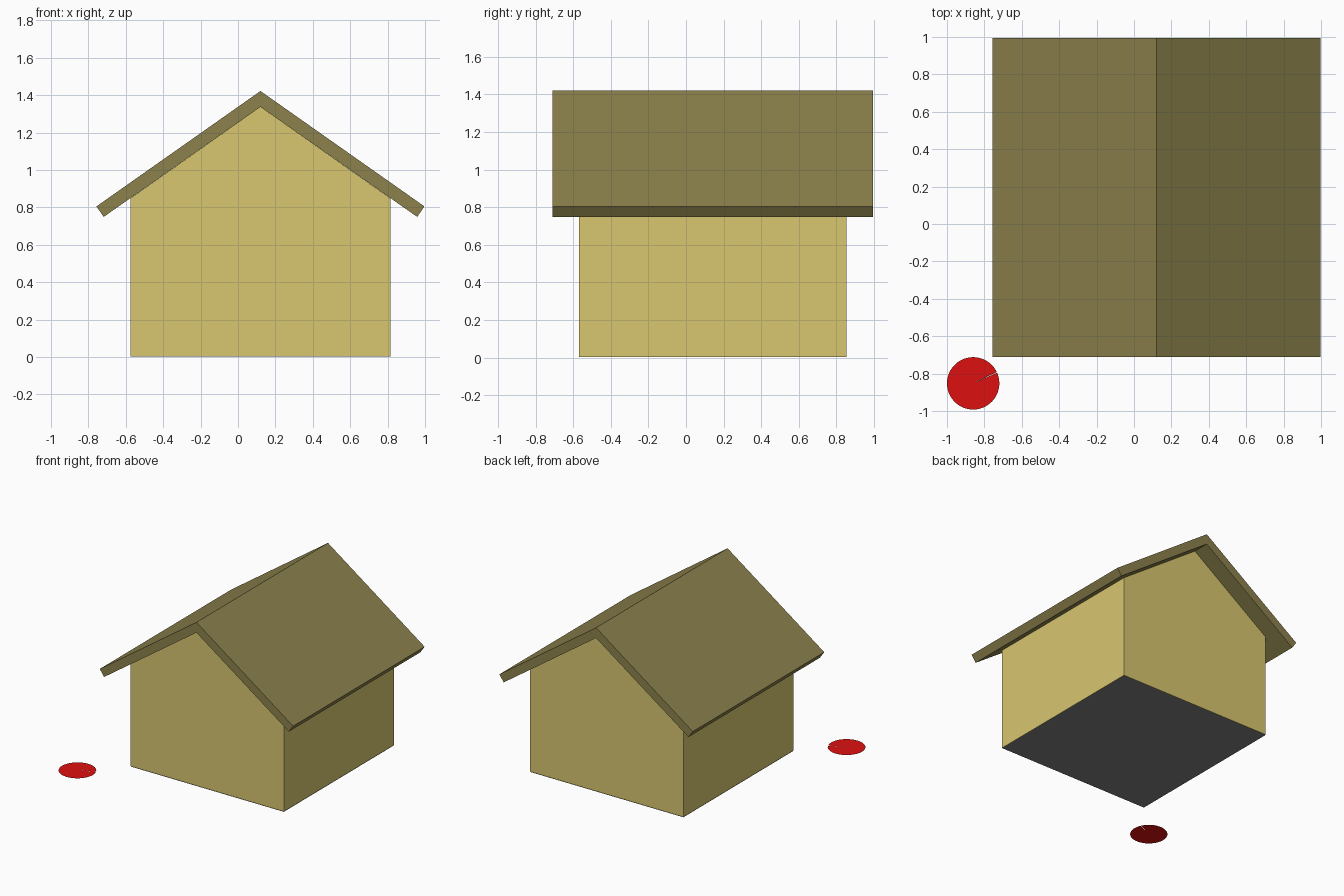
import bpy, math

if "Cube" in bpy.data.objects:
    bpy.data.objects.remove(bpy.data.objects["Cube"])

CX = 0.12                  # ridge position in x
HALF = 0.695               # half width of the house
Y0, Y1 = -0.57, 0.855      # front and back walls
SLOPE = 0.703
PEAK = 1.337               # wall peak, underside of the roof
EAVE = PEAK - HALF * SLOPE


def material(name, rgb):
    m = bpy.data.materials.new(name)
    m.diffuse_color = (*rgb, 1)
    m.use_nodes = True
    m.node_tree.nodes["Principled BSDF"].inputs["Base Color"].default_value = m.diffuse_color
    return m


def mesh_object(name, verts, faces, mat):
    me = bpy.data.meshes.new(name)
    me.from_pydata(verts, [], faces)
    me.materials.append(mat)
    ob = bpy.data.objects.new(name, me)
    bpy.context.collection.objects.link(ob)
    return ob


def extrude_profile(profile, y0, y1):
    """Vertices and outward faces of an x-z profile (anticlockwise from the front) run along y."""
    n = len(profile)
    verts = [(x, y, z) for y in (y0, y1) for x, z in profile]
    sides = [(i, i + n, (i + 1) % n + n, (i + 1) % n) for i in range(n)]
    caps = [tuple(range(n)), tuple(reversed(range(n, 2 * n)))]
    return verts, sides, caps


wall_mat = material("wall_yellow", (0.69, 0.57, 0.16))
roof_mat = material("roof_olive", (0.265, 0.223, 0.073))
floor_mat = material("floor_grey", (0.22, 0.22, 0.22))
red = material("disc_red", (0.73, 0.005, 0.005))

# walls: gabled shell, open at the bottom and under the roof
gable = [(CX - HALF, 0.003), (CX + HALF, 0.003), (CX + HALF, EAVE),
         (CX, PEAK), (CX - HALF, EAVE)]
verts, sides, caps = extrude_profile(gable, Y0, Y1)
walls = mesh_object("walls", verts, [sides[1], sides[4]] + caps, wall_mat)
for p in walls.data.polygons:
    p.flip() if p.normal.dot(p.center - walls.data.vertices[0].co.lerp(
        walls.data.vertices[7].co, 0.5)) < 0 else None
solid = walls.modifiers.new("thickness", 'SOLIDIFY')
solid.thickness = 0.06
solid.offset = -1
solid.use_even_offset = True

# floor
mesh_object("floor", [(CX - HALF, Y0, 0), (CX - HALF, Y1, 0),
                      (CX + HALF, Y1, 0), (CX + HALF, Y0, 0)],
            [(0, 1, 2, 3)], floor_mat)

# roof: two slabs mirrored at the ridge, eaves cut square to the slope
outer, inner = (0.877, 0.805), (0.838, 0.749)
for name, s in (("roof_right", 1), ("roof_left", -1)):
    prof = [(CX, PEAK), (CX + s * inner[0], inner[1]),
            (CX + s * outer[0], outer[1]), (CX, 1.422)]
    if s < 0:
        prof.reverse()
    verts, sides, caps = extrude_profile(prof, -0.71, 0.994)
    ridge = 3   # the inner face at the ridge is left out on both halves
    faces = [f for i, f in enumerate(sides) if i != ridge] + caps
    mesh_object(name, verts, faces, roof_mat)

# flat disc on the ground, with a hairline slit
N, R, START, GAP = 64, 0.14, math.radians(25.5), math.radians(1.5)
verts = [(-0.86, -0.852, 0)]
for i in range(N + 1):
    a = START + (2 * math.pi - GAP) * i / N
    verts.append((-0.86 + R * math.cos(a), -0.852 + R * math.sin(a), 0))
mesh_object("ground_disc", verts, [(0, i, i + 1) for i in range(1, N + 1)], red)
